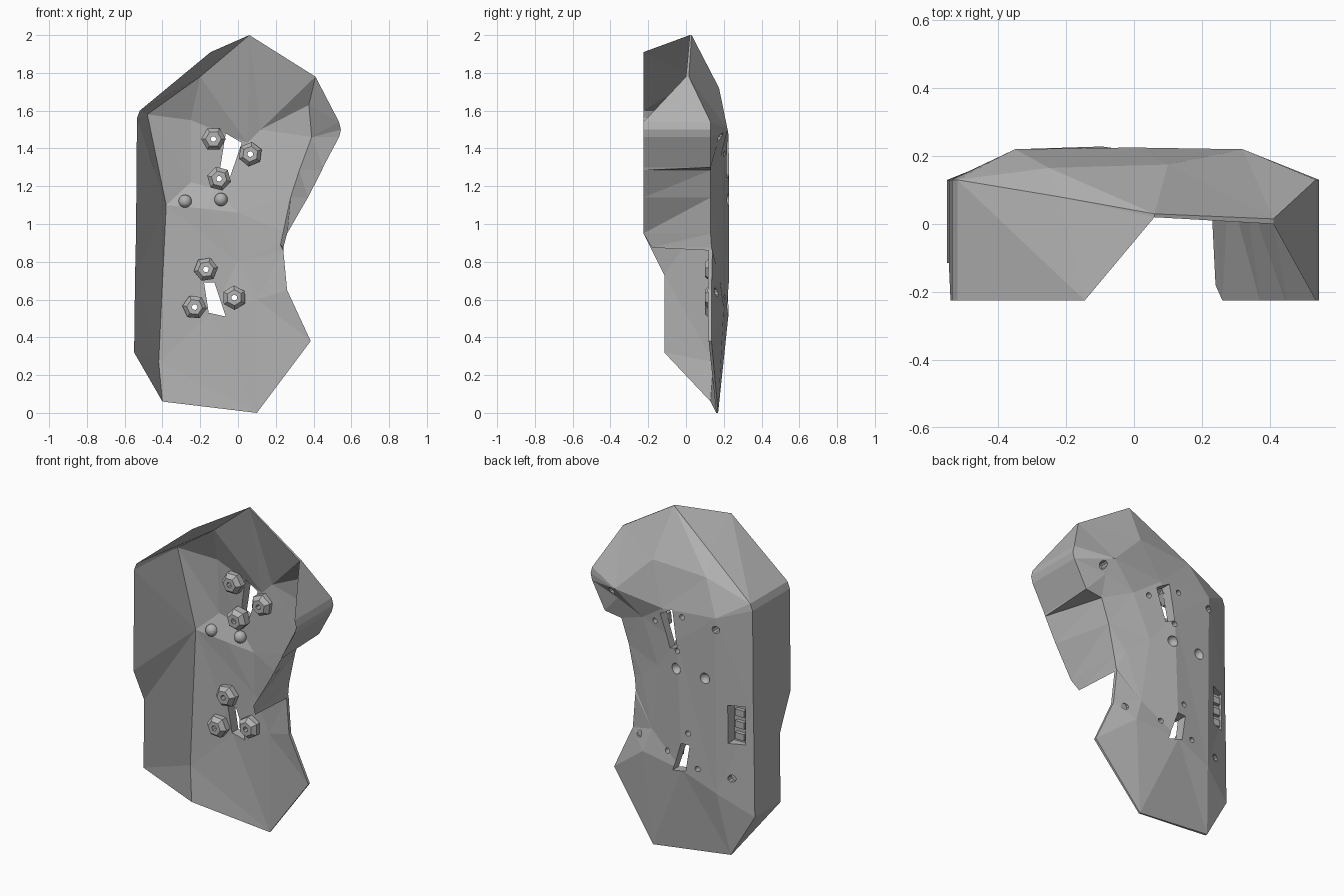
import bpy, bmesh, math
from mathutils import Vector
from mathutils.geometry import delaunay_2d_cdt

if "Cube" in bpy.data.objects:
    bpy.data.objects.remove(bpy.data.objects["Cube"])

grey = bpy.data.materials.new("plain grey")
grey.use_nodes = True
grey.diffuse_color = (0.45, 0.45, 0.45, 1)
grey.node_tree.nodes["Principled BSDF"].inputs["Base Color"].default_value = (0.45, 0.45, 0.45, 1)


def surface(bm, ring, chains):
    """Triangulate a faceted sheet inside a ring, creased along chains of (x, z, y)."""
    pts, edges = list(ring), [(i, (i + 1) % len(ring)) for i in range(len(ring))]
    for chain in chains:
        for p in chain:
            if p not in pts:
                pts.append(p)
        ids = [pts.index(p) for p in chain]
        edges += list(zip(ids, ids[1:]))
    flat = [Vector(p[:2]) for p in pts]
    out, _, faces, origin, _, _ = delaunay_2d_cdt(flat, edges, [], 1, 1e-5)
    verts, rim = [], {}
    for co, src in zip(out, origin):
        k = src[0] if src else min(range(len(pts)), key=lambda i: (flat[i] - co).length)
        v = bm.verts.new((co.x, pts[k][2], co.y))
        verts.append(v)
        if src:
            rim[k] = v
    for f in faces:
        bm.faces.new([verts[i] for i in f])
    return [rim[i] for i in range(len(ring))]


def finish(bm, name):
    bmesh.ops.recalc_face_normals(bm, faces=bm.faces)
    mesh = bpy.data.meshes.new(name)
    bm.to_mesh(mesh)
    bm.free()
    obj = bpy.data.objects.new(name, mesh)
    bpy.context.collection.objects.link(obj)
    mesh.materials.append(grey)
    return obj


def prism(name, outline, y0, y1):
    """Extrude an (x, z) outline along y."""
    bm = bmesh.new()
    a = [bm.verts.new((x, y0, z)) for x, z in outline]
    b = [bm.verts.new((x, y1, z)) for x, z in outline]
    bm.faces.new(a)
    bm.faces.new(b[::-1])
    for i in range(len(a)):
        j = (i + 1) % len(a)
        bm.faces.new((a[i], a[j], b[j], b[i]))
    return finish(bm, name)


def disc(x, z, r, n=16, turn=0.0):
    return [(x + r * math.cos(turn + math.tau * i / n), z + r * math.sin(turn + math.tau * i / n))
            for i in range(n)]


def ball(name, x, y, z, r):
    bm = bmesh.new()
    bmesh.ops.create_uvsphere(bm, u_segments=16, v_segments=10, radius=r)
    bmesh.ops.translate(bm, verts=bm.verts, vec=(x, y, z))
    return finish(bm, name)


def cut(target, cutter):
    mod = target.modifiers.new("cut", "BOOLEAN")
    mod.operation, mod.solver, mod.object = "DIFFERENCE", "EXACT", cutter
    bpy.context.view_layer.objects.active = target
    bpy.ops.object.modifier_apply(modifier=mod.name)
    bpy.data.objects.remove(cutter)


# Rim of the shell: x, z, front y, back y
RIM = [(.06, 2, .02, .03), (-.145, 1.91, -.225, .08), (-.52, 1.6, -.225, .13),
       (-.535, 1.56, -.225, .13), (-.54, .95, -.225, .13), (-.545, .73, -.115, .13),
       (-.55, .32, -.115, .13), (-.4, .06, .13, .145), (.1, 0, .16, .17),
       (.385, .38, .12, .135), (.26, .65, .115, .135), (.24, .86, .12, .14),
       (.24, .875, -.18, .135), (.26, .95, -.225, .13), (.37, 1.14, -.225, .13),
       (.445, 1.285, -.225, .13), (.45, 1.3, -.225, .13), (.535, 1.46, -.225, .13),
       (.545, 1.5, -.225, .13), (.535, 1.54, -.225, .13), (.41, 1.78, 0, .015)]
front_rim = [(x, z, f) for x, z, f, b in RIM]
back_rim = [(x, z, b) for x, z, f, b in RIM]
back_rim[1] = (-.22, 1.81, .08)      # the slanted top wall leans inward
# the lower side flap flares outward to the front
back_rim[-6], back_rim[-7], back_rim[-8] = (.34, 1.285, .13), (.29, 1.14, .13), (.25, .95, .13)

# Creases of the hollow front
low_left, mid_left = (-.42, .27, .145), (-.38, 1.1, .14)
slot_foot, hub, ledge, brow = (-.15, .52, .165), (.05, 1.43, .16), (0, 1.06, .15), (.12, 1.5, .155)
FRONT = [
    [front_rim[0], (-.2, 1.78, .06), (-.48, 1.58, .11), mid_left, low_left, front_rim[7]],
    [front_rim[6], low_left, slot_foot, (.1, .6, .15), front_rim[10]],
    [front_rim[-1], (.375, 1.63, .1), (.39, 1.46, .115), (.325, 1.285, .115),
     (.278, 1.14, .115), (.24, .96, .115), (.225, .89, .12), front_rim[11]],
    [front_rim[-1], brow, (.375, 1.63, .1)],
    [front_rim[0], hub, ledge, (0, .8, .16)],
    [hub, brow],
    [mid_left, (-.17, 1.08, .14), ledge],
    [(-.12, 1.19, .175), (-.25, 1.22, .18), (-.25, 1.55, .16)],
]

# Creases of the back
top_left, top_mid, top_right = (-.35, 1.5, .22), (0, 1.47, .225), (.32, 1.5, .22)
spine_top, spine_foot, foot_left = (-.1, 1.3, .228), (-.13, .53, .226), (-.35, .44, .21)
BACK = [
    [back_rim[2], top_left, top_mid, top_right, back_rim[-3]],
    [back_rim[0], (.1, 1.72, .175), top_right],
    [back_rim[0], (-.25, 1.7, .165), top_left, foot_left, back_rim[6]],
    [top_mid, spine_top, spine_foot],
    [top_mid, (.16, 1.36, .185), (.34, 1.42, .165), back_rim[-5]],
    [foot_left, spine_foot, (.15, .56, .2), back_rim[9]],
    [spine_foot, (.1, .7, .18), back_rim[10]],
    [(.05, 1.1, .195), (.19, 1, .155)],
]

# Shell body
bm = bmesh.new()
fr = surface(bm, front_rim, FRONT)
bk = surface(bm, back_rim, BACK)
for i in range(len(fr)):
    j = (i + 1) % len(fr)
    bm.faces.new((fr[i], fr[j], bk[j]))
    bm.faces.new((fr[i], bk[j], bk[i]))
shell = finish(bm, "faceted_shell")

# Slots through the plate
SLOTS = [[(-.065, 1.48), (.02, 1.43), (-.045, 1.24), (-.1, 1.26)],
         [(-.18, .69), (-.125, .69), (-.065, .51), (-.155, .53)]]
for s in SLOTS:
    cut(shell, prism("slot_cutter", s, -.3, .4))

# Six hexagonal bosses with screw holes
BOSSES = [(-.13, 1.45), (.065, 1.37), (-.1, 1.24), (-.17, .76), (-.02, .61), (-.23, .56)]
for n, (x, z) in enumerate(BOSSES):
    cut(shell, prism("hole_cutter", disc(x, z, .016), -.3, .4))
    bm = bmesh.new()
    rings = []
    for r, y in ((.065, .17), (.065, .125), (.042, .1), (.016, .1), (.016, .17)):
        rings.append([bm.verts.new((px, y, pz)) for px, pz in disc(x, z, r, 6, n * .4)])
    for a, b in zip(rings, rings[1:] + rings[:1]):
        for i in range(6):
            bm.faces.new((a[i], a[i - 1], b[i - 1], b[i]))
    finish(bm, f"hex_boss_{n + 1}")

# Blind screw holes, sunk from the back
for x, z, depth in ((.37, 1.46, .14), (-.35, 1.43, .17), (.2, .64, .15), (-.43, .54, .15)):
    cut(shell, prism("hole_cutter", disc(x, z, .022, 10), depth, .4))

# Round pits in the back with matching bumps in front
for side, x, z in (("right", -.28, 1.12), ("left", -.09, 1.13)):
    cut(shell, ball("pit_cutter", x, .225, z, .032))
    ball(f"{side}_bump", x, .15, z, .035)

# Recessed socket with bars on the bevelled back edge
cut(shell, prism("socket_cutter", [(-.5, .75), (-.41, .75), (-.41, .98), (-.5, .98)], .125, .4))
for n, z in enumerate((.79, .86, .93)):
    prism(f"socket_bar_{n + 1}", [(-.49, z - .02), (-.43, z - .02), (-.43, z + .02), (-.49, z + .02)],
          .12, .148)
